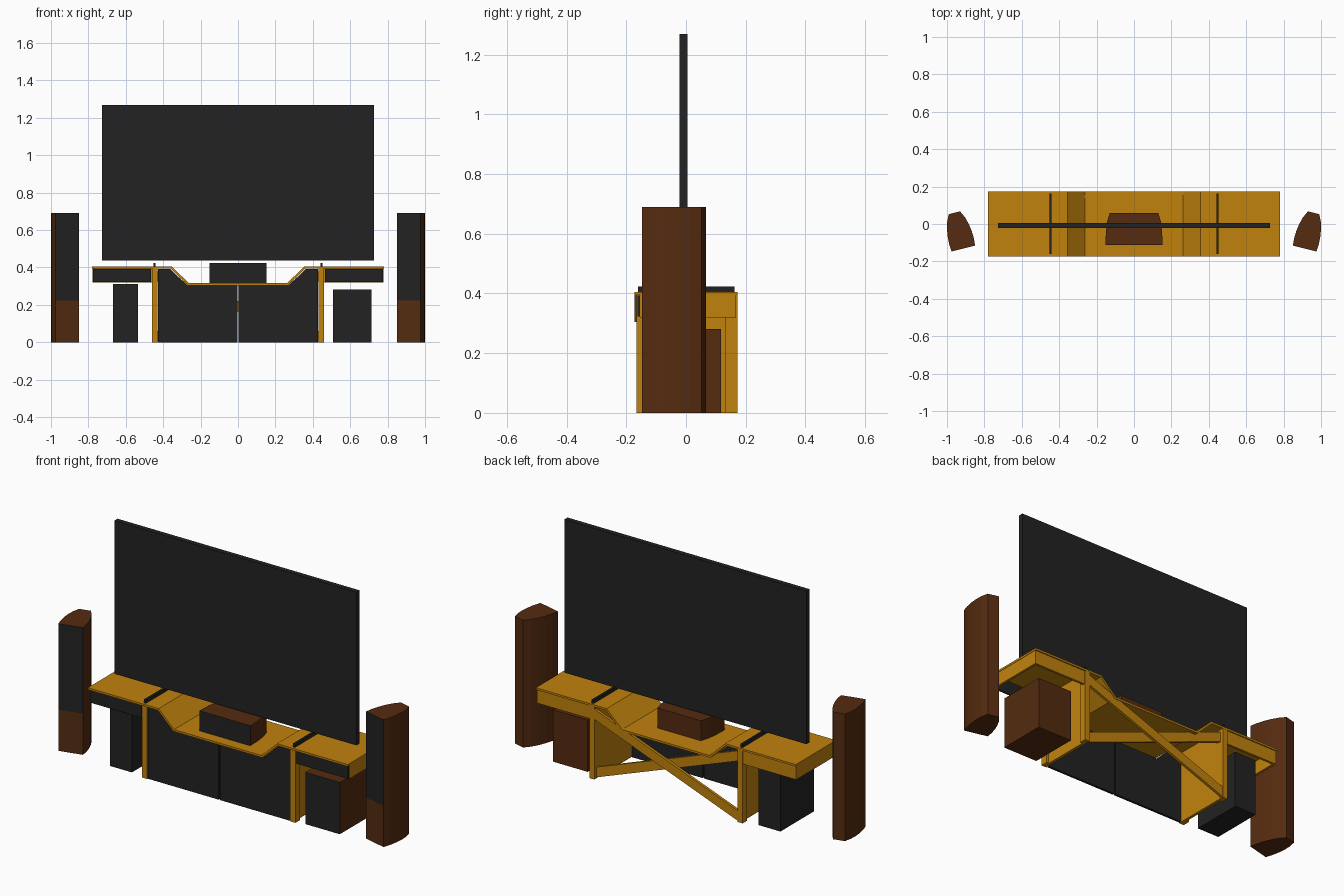
import bpy, bmesh, math
from mathutils import Vector

cube = bpy.data.objects.get("Cube")
if cube:
    bpy.data.objects.remove(cube, do_unlink=True)


def material(name, rgb):
    m = bpy.data.materials.new(name)
    m.use_nodes = True
    m.diffuse_color = (*rgb, 1)
    m.node_tree.nodes["Principled BSDF"].inputs["Base Color"].default_value = (*rgb, 1)
    return m


WOOD = material("golden wood", (0.535, 0.225, 0.004))
BROWN = material("dark brown wood", (0.089, 0.024, 0.005))
BLACK = material("matte black", (0.016, 0.016, 0.016))


def prism(name, pts, levels, axis, mats):
    """Sweep a polygon through levels along z (points are x, y) or y (points are x, z)."""
    place = (lambda p, l: (p[0], p[1], l)) if axis == "z" else (lambda p, l: (p[0], l, p[1]))
    bm = bmesh.new()
    rings = [[bm.verts.new(place(p, l)) for p in pts] for l in levels]
    n = len(pts)
    for lo, hi in zip(rings, rings[1:]):
        for i in range(n):
            j = (i + 1) % n
            bm.faces.new((lo[i], lo[j], hi[j], hi[i]))
    bm.faces.new(rings[0])
    bm.faces.new(rings[-1])
    bmesh.ops.recalc_face_normals(bm, faces=bm.faces)
    mesh = bpy.data.meshes.new(name)
    bm.to_mesh(mesh)
    bm.free()
    for m in mats:
        mesh.materials.append(m)
    ob = bpy.data.objects.new(name, mesh)
    bpy.context.collection.objects.link(ob)
    return ob


def box(name, x, y, z, *mats):
    return prism(name, [(x[0], y[0]), (x[1], y[0]), (x[1], y[1]), (x[0], y[1])], z, "z", mats)


def blacken_front(ob, direction=(0, -1, 0), above=0.0):
    """Give the second material to faces looking along direction above a height."""
    d = Vector(direction).normalized()
    for f in ob.data.polygons:
        if f.normal.dot(d) > 0.98 and f.center.z > above:
            f.material_index = 1


# Table top: one continuous board with a dropped middle
upper = [(-0.78, 0.405), (-0.355, 0.405), (-0.262, 0.316),
         (0.262, 0.316), (0.355, 0.405), (0.78, 0.405)]
lower = [(-0.78, 0.394), (-0.36, 0.394), (-0.267, 0.305),
         (0.267, 0.305), (0.36, 0.394), (0.78, 0.394)]
prism("table_top", upper + lower[::-1], (-0.173, 0.173), "y", [WOOD])

# Parts repeated on both sides
for s, side in ((1, "left"), (-1, "right")):
    def span(a, b):
        return tuple(sorted((s * a, s * b)))

    # Side panel with front and back posts
    box(f"{side}_side_panel", span(0.43, 0.446), (-0.165, 0.172), (0, 0.394), WOOD)
    box(f"{side}_back_post", span(0.446, 0.46), (0.133, 0.172), (0, 0.394), WOOD)
    box(f"{side}_front_post", span(0.446, 0.46), (-0.165, -0.126), (0, 0.394), WOOD)

    # Wing: drawer front, end board and back board
    box(f"{side}_drawer_front", span(0.465, 0.775), (-0.163, -0.154), (0.322, 0.393), BLACK)
    box(f"{side}_wing_end_board", span(0.765, 0.778), (-0.154, 0.167), (0.32, 0.394), WOOD)
    box(f"{side}_wing_back_board", span(0.46, 0.765), (0.154, 0.167), (0.32, 0.394), WOOD)

    # Door cut to follow the dropped top
    door = [(0.004, 0), (0.427, 0), (0.427, 0.392), (0.363, 0.392), (0.270, 0.303), (0.004, 0.303)]
    prism(f"{side}_door", [(s * x, z) for x, z in door], (-0.16, -0.147), "y", [BLACK])

    # Screen foot
    box(f"{side}_screen_foot", span(0.441, 0.453), (-0.16, 0.163), (0.405, 0.424), BLACK)

    # Tower speaker: bowed sides, narrow back, turned inward
    half = [(0.065, 0), (0.068, 0.04), (0.066, 0.08), (0.060, 0.12), (0.049, 0.16), (0.031, 0.197)]
    outline = half + [(-w, d) for w, d in half[::-1]]
    a = math.radians(14)
    turned = [(s * (0.9125 + w * math.cos(a) + d * math.sin(a)),
               -0.131 - w * math.sin(a) + d * math.cos(a)) for w, d in outline]
    tower = prism(f"{side}_tower_speaker", turned, (0, 0.223, 0.69), "z", [BROWN, BLACK])
    blacken_front(tower, (-s * math.sin(a), -math.cos(a), 0), 0.223)

# Crossed back braces, cut flush at the side panels
for name, s, y in (("outer_back_brace", 1, (0.155, 0.17)), ("inner_back_brace", -1, (0.139, 0.154))):
    prism(name, [(s * -0.43, 0.005), (s * -0.43, 0.06), (s * 0.43, 0.38), (s * 0.43, 0.325)],
          y, "y", [WOOD])

# Screen
box("screen", (-0.726, 0.726), (-0.022, 0.005), (0.437, 1.268), BLACK)

# Centre speaker with tapered sides
taper = [(0.153, -0.113), (0.150, -0.04), (0.143, 0.015), (0.130, 0.058)]
centre = prism("centre_speaker", taper + [(-x, y) for x, y in taper[::-1]],
               (0.316, 0.425), "z", [BROWN, BLACK])
blacken_front(centre)

# Floor boxes under the wings
sub = box("left_bass_speaker", (0.508, 0.715), (-0.148, 0.118), (0, 0.281), BROWN, BLACK)
blacken_front(sub)
box("right_floor_box", (-0.667, -0.535), (-0.145, 0.143), (0, 0.311), BLACK)
